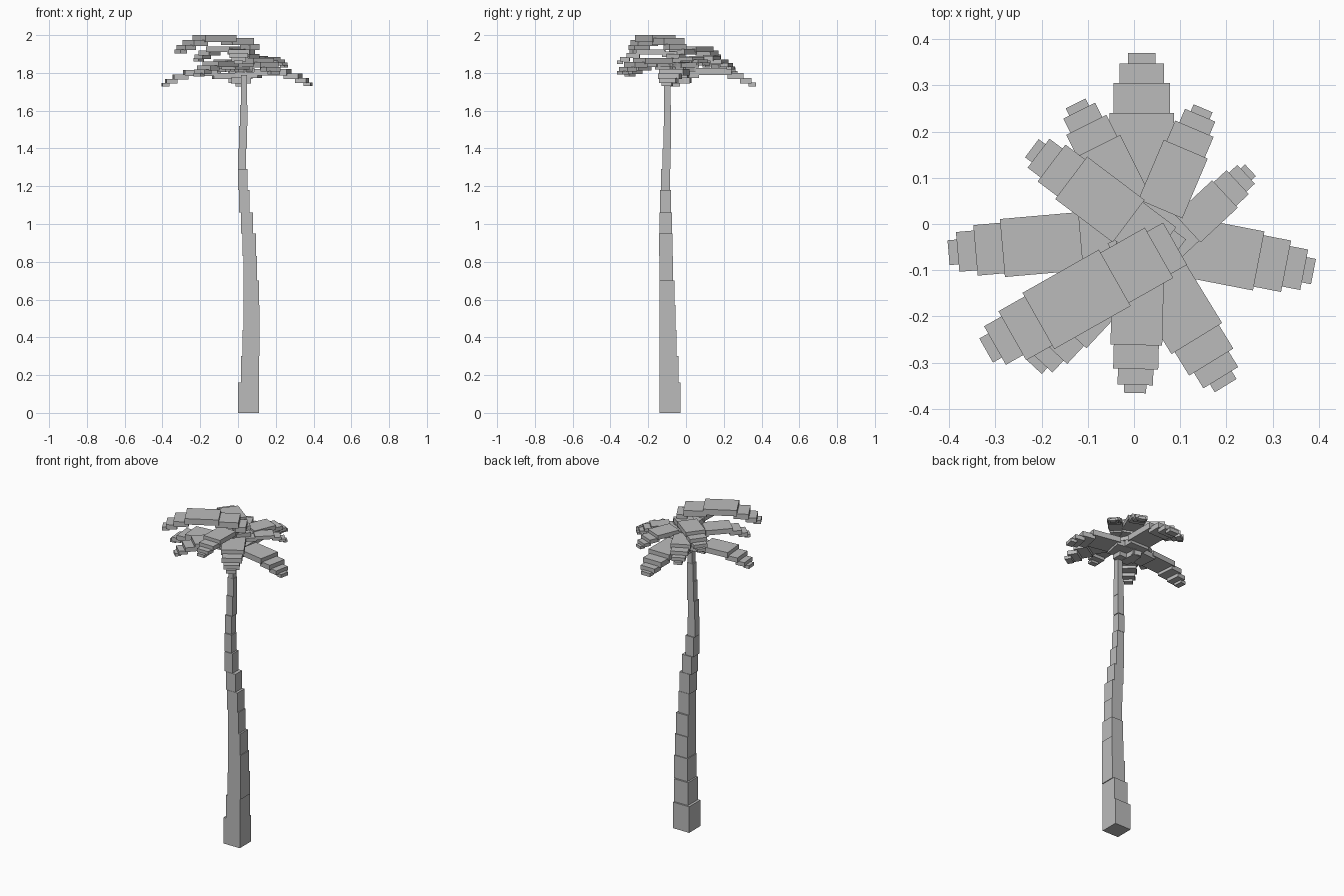
import bpy
import bmesh
from math import radians
from mathutils import Matrix, Vector

if "Cube" in bpy.data.objects:
    bpy.data.objects.remove(bpy.data.objects["Cube"], do_unlink=True)

GREY = (0.5, 0.5, 0.5, 1.0)
mat = bpy.data.materials.new("plain grey")
mat.use_nodes = True
mat.diffuse_color = GREY
bsdf = mat.node_tree.nodes["Principled BSDF"]
bsdf.inputs["Base Color"].default_value = GREY
bsdf.inputs["Roughness"].default_value = 0.9


def add_box(bm, lo, hi, matrix=Matrix()):
    """Add a block between two corners, then move it by the matrix."""
    lo, hi = Vector(lo), Vector(hi)
    place = Matrix.Translation((lo + hi) / 2) @ Matrix.Diagonal((hi - lo).to_4d())
    bmesh.ops.create_cube(bm, size=1, matrix=matrix @ place)


def finish(bm, name):
    mesh = bpy.data.meshes.new(name)
    bm.to_mesh(mesh)
    bm.free()
    mesh.materials.append(mat)
    obj = bpy.data.objects.new(name, mesh)
    bpy.context.collection.objects.link(obj)


# Trunk: stacked blocks, (left, right, front, back) in hundredths, from the ground up
SEGMENTS = [
    (0, 11, -14, -3), (1.5, 11, -14, -4), (2.5, 11.5, -14, -5), (3, 11.5, -14, -5.5),
    (3, 11, -14, -6), (3, 10, -14, -7), (2.5, 9.5, -14.2, -7.2), (1.5, 8, -14, -7.5),
    (0.5, 6, -13.8, -8), (0, 5, -13.3, -8.5), (0, 4.3, -12.5, -8.3),
    (0.5, 4.8, -12, -8), (1, 5, -11.7, -8), (1.5, 4.8, -11.6, -8.2),
]
JOINTS = [0, 0.16, 0.30, 0.44, 0.57, 0.70, 0.83, 0.95,
          1.06, 1.18, 1.29, 1.40, 1.52, 1.63, 1.79]
bm = bmesh.new()
for (x0, x1, y0, y1), z0, z1 in zip(SEGMENTS, JOINTS, JOINTS[1:]):
    add_box(bm, (x0 / 100, y0 / 100, z0), (x1 / 100, y1 / 100, z1))
finish(bm, "trunk")

# Frond blocks: (inner end, outer end, width, drop of the top, thickness)
STEPS = [
    (-0.34, -0.28, 0.105, 0.048, 0.032),
    (-0.30, -0.17, 0.125, 0.016, 0.036),
    (-0.19, 0.0, 0.14, 0.0, 0.036),
    (-0.02, 0.065, 0.122, 0.025, 0.032),
    (0.045, 0.108, 0.096, 0.052, 0.028),
    (0.09, 0.13, 0.06, 0.075, 0.022),
]


def frond(name, x, y, angle, top, scale):
    """Stepped frond; x, y is the outer end of its widest block."""
    bm = bmesh.new()
    matrix = Matrix.Translation((x, y, top)) @ Matrix.Rotation(radians(angle), 4, "Z")
    for r0, r1, width, drop, thick in STEPS:
        half = width * scale / 2
        z = -drop * scale
        add_box(bm, (r0 * scale, -half, z - thick * scale),
                (r1 * scale, half, z), matrix)
    finish(bm, name)


# Crown of fronds
frond("top_frond", -0.207, -0.21, 209.5, 2.0, 1.0)
frond("left_frond", 0.27, -0.08, -11, 1.82, 0.93)
frond("right_frond", -0.285, -0.052, 185, 1.815, 0.9)
frond("back_frond", 0.017, 0.24, 90, 1.825, 1.0)
frond("front_frond", 0.005, -0.262, -91.5, 1.925, 0.8)
frond("front_left_frond", 0.136, -0.248, -58.5, 1.88, 0.92)
frond("front_right_frond", -0.145, -0.23, 227, 1.86, 0.82)
frond("back_right_outer_frond", -0.136, 0.10, 143, 1.94, 0.82)
frond("back_right_inner_frond", -0.08, 0.168, 116.5, 1.87, 0.8)
frond("back_left_inner_frond", 0.112, 0.162, 67, 1.89, 0.74)
frond("back_left_outer_frond", 0.197, 0.065, 43, 1.885, 0.58)
